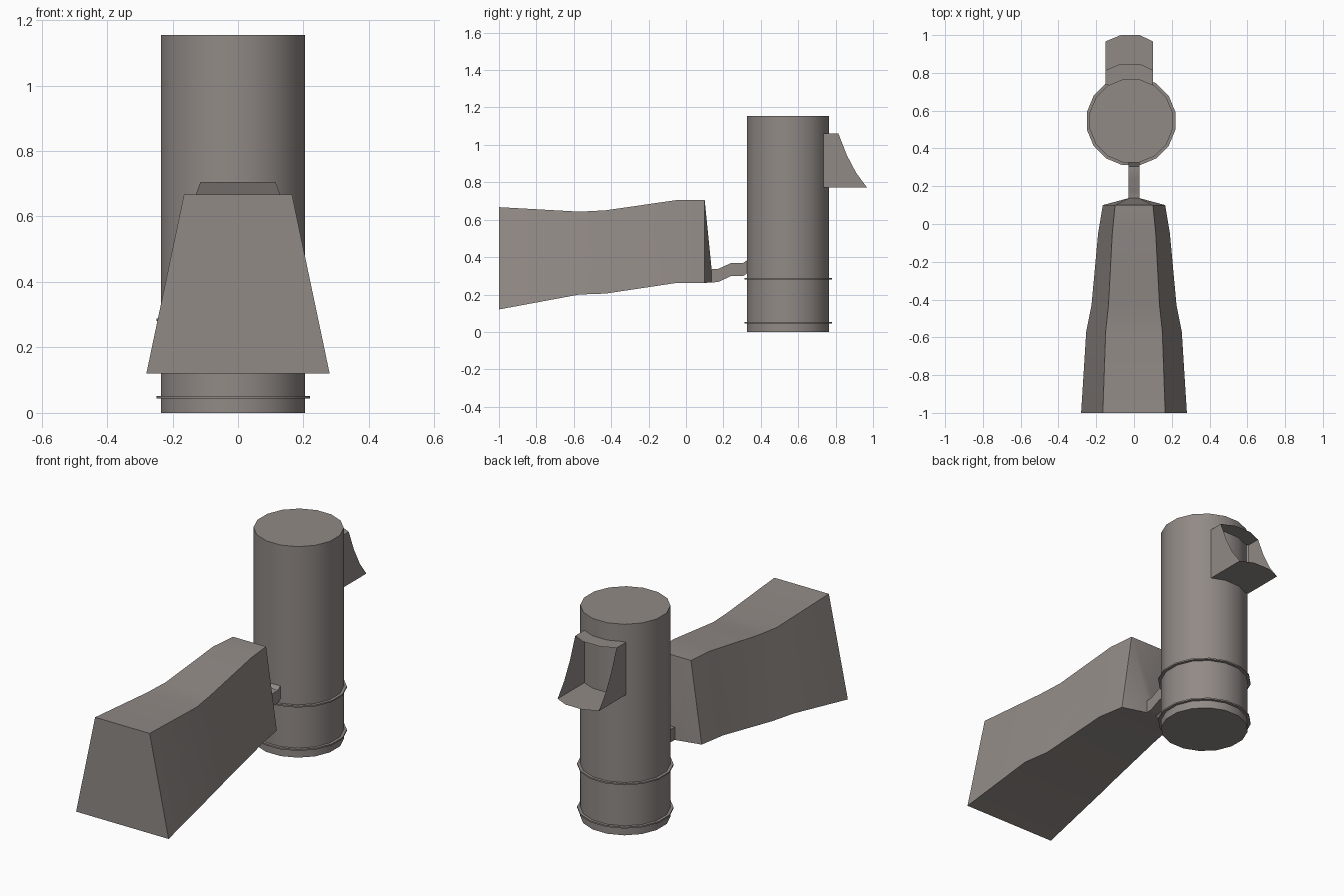
import bpy, bmesh, math

if "Cube" in bpy.data.objects:
    bpy.data.objects.remove(bpy.data.objects["Cube"])

# Dark warm grey metal
metal = bpy.data.materials.new("dark_metal")
metal.diffuse_color = (0.285, 0.255, 0.24, 1)
metal.use_nodes = True
metal.node_tree.nodes["Principled BSDF"].inputs["Base Color"].default_value = metal.diffuse_color


def finish(name, bm, smooth=True):
    bmesh.ops.recalc_face_normals(bm, faces=bm.faces[:])
    me = bpy.data.meshes.new(name)
    bm.to_mesh(me)
    bm.free()
    me.materials.append(metal)
    ob = bpy.data.objects.new(name, me)
    bpy.context.collection.objects.link(ob)
    if smooth:
        bpy.ops.object.select_all(action='DESELECT')
        ob.select_set(True)
        bpy.context.view_layer.objects.active = ob
        bpy.ops.object.shade_smooth_by_angle(angle=math.radians(35))
    return ob


def loft(name, sections):
    """Trapezoid sections along y: (y, z_bottom, z_top, half_bottom, half_top)."""
    bm = bmesh.new()
    rings = [[bm.verts.new(p) for p in ((-b, y, z0), (b, y, z0), (t, y, z1), (-t, y, z1))]
             for y, z0, z1, b, t in sections]
    for a, c in zip(rings, rings[1:]):
        for i in range(4):
            j = (i + 1) % 4
            bm.faces.new((a[i], a[j], c[j], c[i]))
    bm.faces.new(rings[0])
    bm.faces.new(rings[-1])
    return finish(name, bm)


CX, CY, SIDES = -0.015, 0.546, 16


def drum(name, radius, z0, z1):
    bm = bmesh.new()
    pts = [(CX + radius * math.cos(a), CY + radius * math.sin(a))
           for a in ((i + 0.5) * math.tau / SIDES for i in range(SIDES))]
    low = [bm.verts.new((x, y, z0)) for x, y in pts]
    top = [bm.verts.new((x, y, z1)) for x, y in pts]
    for i in range(SIDES):
        j = (i + 1) % SIDES
        bm.faces.new((low[i], low[j], top[j], top[i]))
    bm.faces.new(low)
    bm.faces.new(top)
    return finish(name, bm)


# Flared air duct with a neck that narrows to the feed pipe
loft("intake_duct", [
    (-1.00, 0.12, 0.667, 0.28, 0.165),
    (-0.57, 0.20, 0.643, 0.253, 0.15),
    (-0.43, 0.205, 0.65, 0.225, 0.135),
    (-0.05, 0.262, 0.705, 0.19, 0.115),
    (0.10, 0.262, 0.705, 0.165, 0.10),
    (0.137, 0.265, 0.335, 0.028, 0.028),
])
loft("feed_pipe", [(y, z, z + 0.07, 0.028, 0.028) for y, z in
                   ((0.137, 0.265), (0.17, 0.266), (0.24, 0.298), (0.305, 0.298), (0.35, 0.33))])

# Upright cylinder with two thin bands
drum("tank", 0.224, 0.0, 1.155)
for i, z in enumerate((0.048, 0.285)):
    drum(f"band_{i + 1}", 0.239, z - 0.004, z + 0.004)

# Open-fronted sheet hood on the back of the cylinder
bm = bmesh.new()
X0, X1, YB = -0.15, 0.10, 0.735
side = [(YB, 0.773), (0.967, 0.773), (0.91, 0.85), (0.86, 0.945), (0.815, 1.06), (YB, 1.06)]
for x in (X0, X1):
    bm.faces.new([bm.verts.new((x, y, z)) for y, z in side])
for z, y in ((0.773, 0.967), (1.06, 0.815)):
    bm.faces.new([bm.verts.new((px, py, z)) for px, py in
                  ((X0, YB), (X1, YB), (X1, y), (0.03, y + 0.033), (-0.07, y + 0.033), (X0, y))])
bmesh.ops.remove_doubles(bm, verts=bm.verts[:], dist=0.0001)
finish("outlet_hood", bm, smooth=False)
